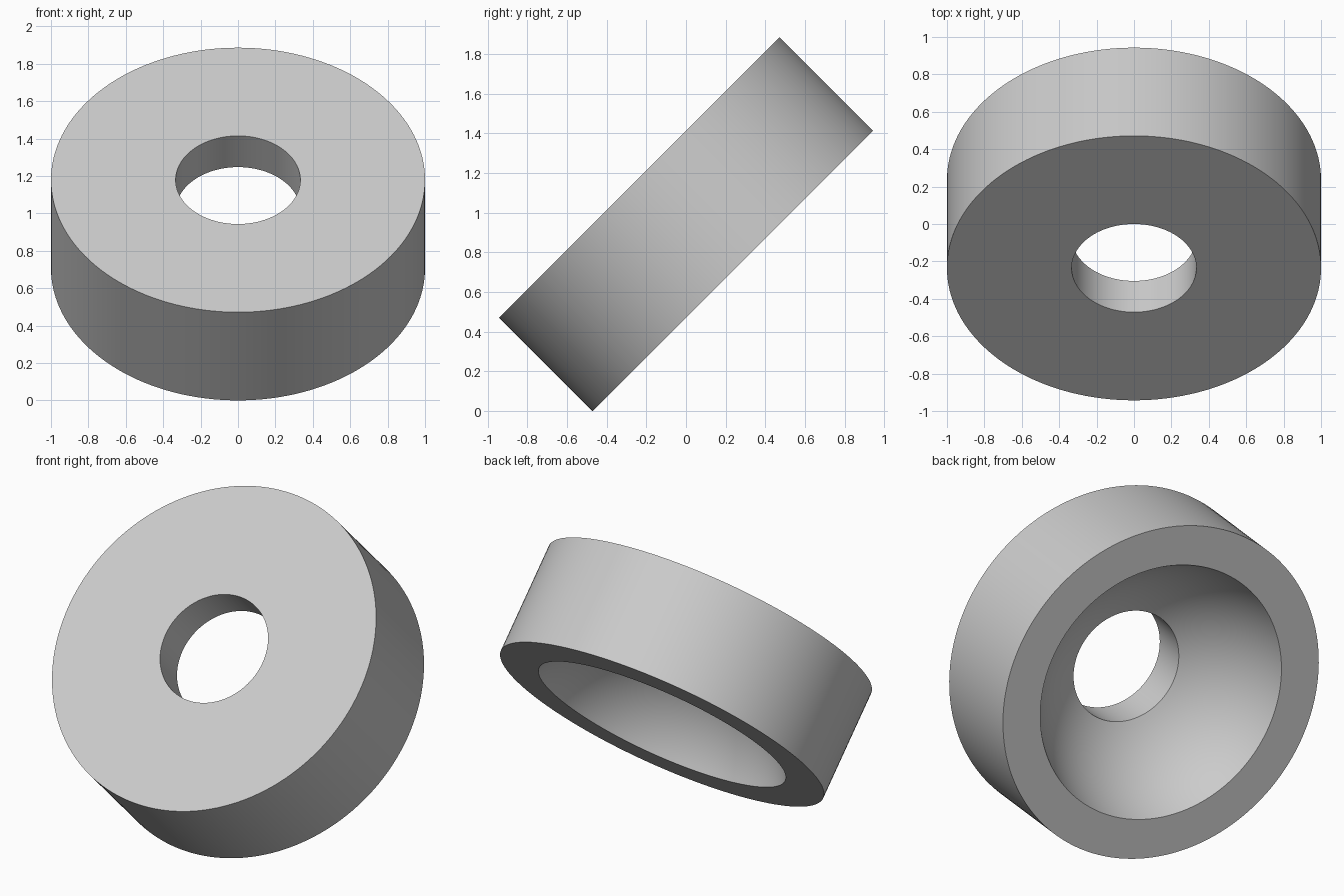
import bpy
import bmesh
from math import pi, sqrt, sin, cos, atan2
from mathutils import Matrix

cube = bpy.data.objects.get("Cube")
if cube:
    bpy.data.objects.remove(cube, do_unlink=True)

OUTER = 1.0            # outer radius
BORE = 1 / 3           # radius of the through hole
THICK = 2 / 3          # thickness along the axis
SEAT = 5 / 6           # radius of the spherical seat
SEAT_DROP = 1 / 3      # sphere centre below the underside
SEGMENTS = 144
ARC_STEPS = 20

# Material
grey = bpy.data.materials.new("plain grey")
grey.use_nodes = True
colour = (0.6, 0.6, 0.6, 1)
grey.diffuse_color = colour
grey.node_tree.nodes["Principled BSDF"].inputs["Base Color"].default_value = colour

# Cross-section: bore, flat top, outer wall, underside rim, then the concave seat
half = THICK / 2
profile = [(BORE, half), (OUTER, half), (OUTER, -half)]
rim_angle = atan2(SEAT_DROP, sqrt(SEAT**2 - SEAT_DROP**2))
bore_angle = atan2(sqrt(SEAT**2 - BORE**2), BORE)
for i in range(ARC_STEPS + 1):
    a = rim_angle + (bore_angle - rim_angle) * i / ARC_STEPS
    profile.append((SEAT * cos(a), SEAT * sin(a) - SEAT_DROP - half))

# Revolve the closed section into a ring
bm = bmesh.new()
verts = [bm.verts.new((r, 0, z)) for r, z in profile]
edges = [bm.edges.new((v, verts[i - 1])) for i, v in enumerate(verts)]
bmesh.ops.spin(bm, geom=verts + edges, cent=(0, 0, 0), axis=(0, 0, 1),
               angle=2 * pi, steps=SEGMENTS, use_merge=True)
bmesh.ops.remove_doubles(bm, verts=bm.verts, dist=1e-5)
bmesh.ops.recalc_face_normals(bm, faces=bm.faces)

# Tilt the ring so its flat top faces forward and up, resting on the ground
bm.transform(Matrix.Rotation(pi / 4, 4, "X"))
lowest = min(v.co.z for v in bm.verts)
bm.transform(Matrix.Translation((0, 0, -lowest)))

mesh = bpy.data.meshes.new("seat_washer")
bm.to_mesh(mesh)
bm.free()
mesh.materials.append(grey)
washer = bpy.data.objects.new("seat_washer", mesh)
bpy.context.collection.objects.link(washer)

# Smooth curved walls, crisp rims
bpy.ops.object.select_all(action="DESELECT")
washer.select_set(True)
bpy.context.view_layer.objects.active = washer
bpy.ops.object.shade_smooth_by_angle(angle=pi / 6)
